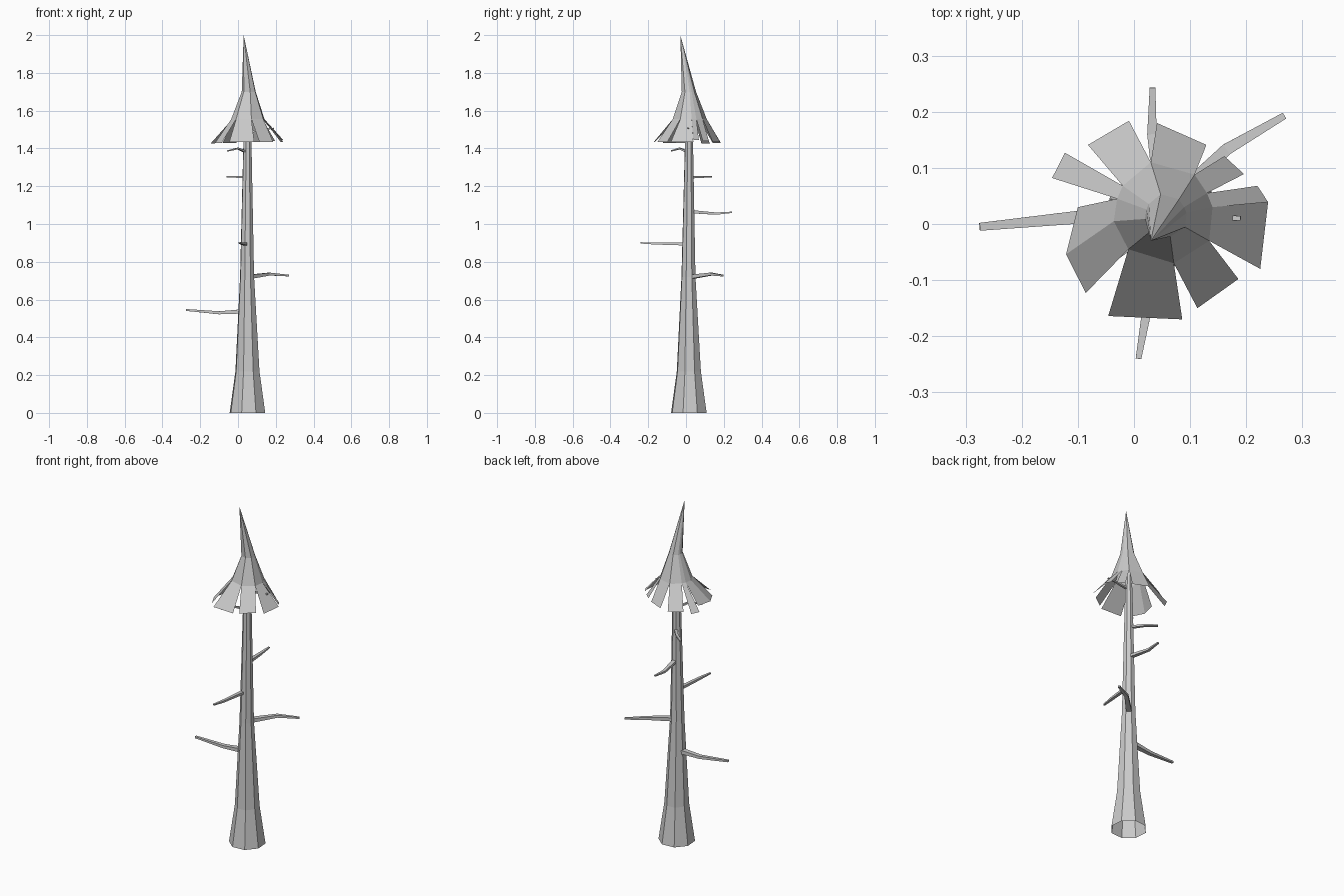
import bpy, math
from mathutils import Vector

if "Cube" in bpy.data.objects:
    bpy.data.objects.remove(bpy.data.objects["Cube"])


def make(name, verts, faces):
    me = bpy.data.meshes.new(name)
    me.from_pydata([tuple(v) for v in verts], [], faces)
    me.update()
    ob = bpy.data.objects.new(name, me)
    bpy.context.collection.objects.link(ob)
    return ob


def bridge(a, b, n):
    return [(a + i, a + (i + 1) % n, b + (i + 1) % n, b + i) for i in range(n)]


# Trunk: tapered octagon, open underneath: (x, y, z, radius)
rings = [(.05, .015, 0, .099), (.05, .015, .22, .067), (.048, .013, .72, .039),
         (.05, .016, 1.45, .022), (.052, .016, 1.68, .014)]
verts, faces = [], []
for k, (x, y, z, r) in enumerate(rings):
    for i in range(8):
        a = math.radians(27 + 45 * i)
        verts.append((x + r * math.cos(a), y + r * math.sin(a), z))
    if k:
        faces += bridge(8 * k - 8, 8 * k, 8)
make("trunk", verts, faces)


# Bare branches: four-sided tapering sweeps
def branch(name, path, r0, r1):
    pts = [Vector(p) for p in path]
    n = len(pts)
    verts, faces = [], []
    for k, p in enumerate(pts):
        d = (pts[min(k + 1, n - 1)] - pts[max(k - 1, 0)]).normalized()
        side = d.cross(Vector((0, 0, 1))).normalized()
        up = side.cross(d)
        r = r0 + (r1 - r0) * k / (n - 1)
        for s, u in ((1, 1), (-1, 1), (-1, -1), (1, -1)):
            verts.append(p + side * s * r + up * u * r * .7)
        if k:
            faces += bridge(4 * k - 4, 4 * k, 4)
    faces.append(tuple(range(4 * n - 4, 4 * n)))
    make(name, verts, faces)


branch("branch_left", [(.02, .02, .537), (-.1, .012, .53), (-.275, -.005, .545)], .016, .007)
branch("branch_back_right", [(.07, .04, .722), (.165, .133, .735), (.268, .193, .727)], .015, .006)
branch("branch_front", [(.04, 0, .894), (.021, -.165, .897), (.008, -.24, .9)], .011, .005)
branch("branch_back", [(.05, .03, 1.065), (.032, .16, 1.055), (.033, .243, 1.062)], .012, .005)
branch("branch_back_left", [(.045, .03, 1.248), (0, .085, 1.25), (-.058, .133, 1.25)], .009, .006)
branch("branch_upper_left", [(.045, .015, 1.38), (0, -.035, 1.4), (-.055, -.077, 1.387)], .008, .004)
branch("branch_in_canopy", [(.055, .016, 1.485), (.13, .013, 1.5), (.19, .01, 1.507)], .008, .004)

# Canopy: leaning tip, flared skirt, ragged strips hanging from the shared skirt ring
skirt = [(-.01, -.045), (-.036, .005), (-.03, .045), (-.02, .068), (.03, .11),
         (.108, .088), (.13, .055), (.14, .03), (.134, -.03), (.071, -.07)]
strips = [((-.086, -.123), (-.121, -.054), 1.43), ((-.121, -.054), (-.1, .03), 1.43),
          ((-.146, .082), (-.123, .127), 1.425), ((-.082, .141), (-.009, .184), 1.43),
          ((.041, .18), (.129, .141), 1.435), ((.161, .121), (.196, .089), 1.44),
          ((.22, .068), (.239, .039), 1.445), ((.239, .039), (.225, -.08), 1.435),
          ((.186, -.098), (.113, -.15), 1.435), ((.086, -.17), (-.046, -.164), 1.435)]
n = len(skirt)
cx, cy = .06, .012
verts = [(x, y, 1.555) for x, y in skirt]
verts += [(cx + (x - cx) * .42, cy + (y - cy) * .42, 1.7) for x, y in skirt]
verts.append((.03, -.03, 2))
faces = bridge(0, n, n) + [(n + i, n + (i + 1) % n, 2 * n) for i in range(n)]
for i, (p, q, z) in enumerate(strips):
    k = len(verts)
    verts += [(*p, z), (*q, z)]
    faces.append((i, k, k + 1, (i + 1) % n))
# ring runs clockwise, so flip each face to point outwards
canopy_faces = [tuple(reversed(f)) for f in faces[:2 * n]] + faces[2 * n:]
make("canopy", verts, canopy_faces)
